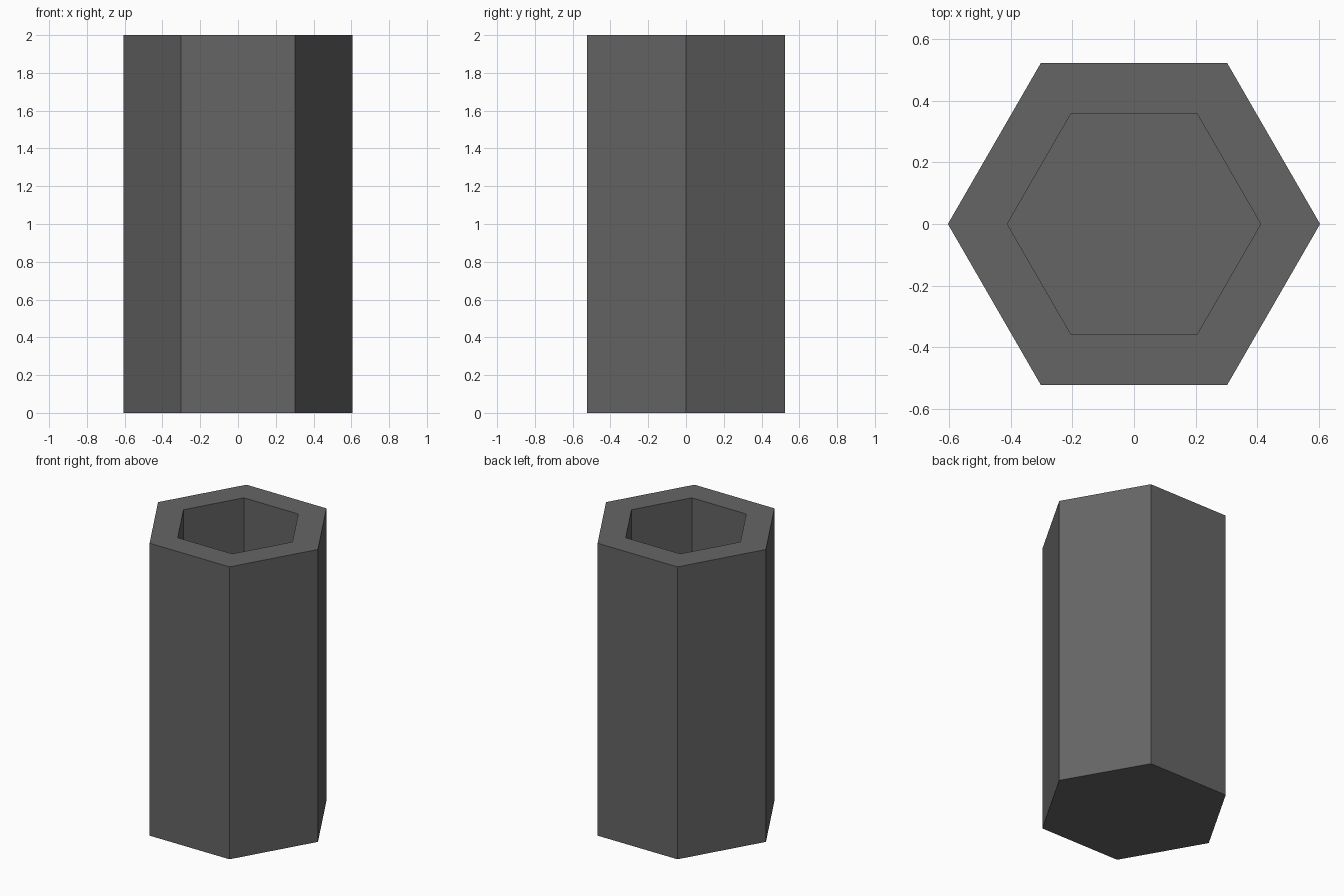
import bpy, bmesh, math

if "Cube" in bpy.data.objects:
    bpy.data.objects.remove(bpy.data.objects["Cube"])

OUTER_R, INNER_R = 0.605, 0.412
HEIGHT, FLOOR = 2.0, 0.17
SIDES = 6


def ring(bm, radius, z):
    """Hexagon of vertices with corners on the x axis."""
    return [bm.verts.new((radius * math.cos(i * math.tau / SIDES),
                          radius * math.sin(i * math.tau / SIDES), z))
            for i in range(SIDES)]


bm = bmesh.new()

# Profile from outer base, up over the rim, down to the inner floor
profile = [(OUTER_R, 0), (OUTER_R, HEIGHT), (INNER_R, HEIGHT), (INNER_R, FLOOR)]
rings = [ring(bm, r, z) for r, z in profile]
for a, b in zip(rings, rings[1:]):
    for i in range(SIDES):
        j = (i + 1) % SIDES
        bm.faces.new((a[i], a[j], b[j], b[i]))

# Closed underside and inner floor
bm.faces.new(rings[0][::-1])
bm.faces.new(rings[-1])
bmesh.ops.recalc_face_normals(bm, faces=bm.faces)

mesh = bpy.data.meshes.new("hexagonal_cup")
bm.to_mesh(mesh)
bm.free()
cup = bpy.data.objects.new("hexagonal_cup", mesh)
bpy.context.collection.objects.link(cup)

# Dark grey finish
mat = bpy.data.materials.new("dark_grey")
mat.diffuse_color = (0.13, 0.13, 0.13, 1)
mat.use_nodes = True
mat.node_tree.nodes["Principled BSDF"].inputs["Base Color"].default_value = mat.diffuse_color
mesh.materials.append(mat)
